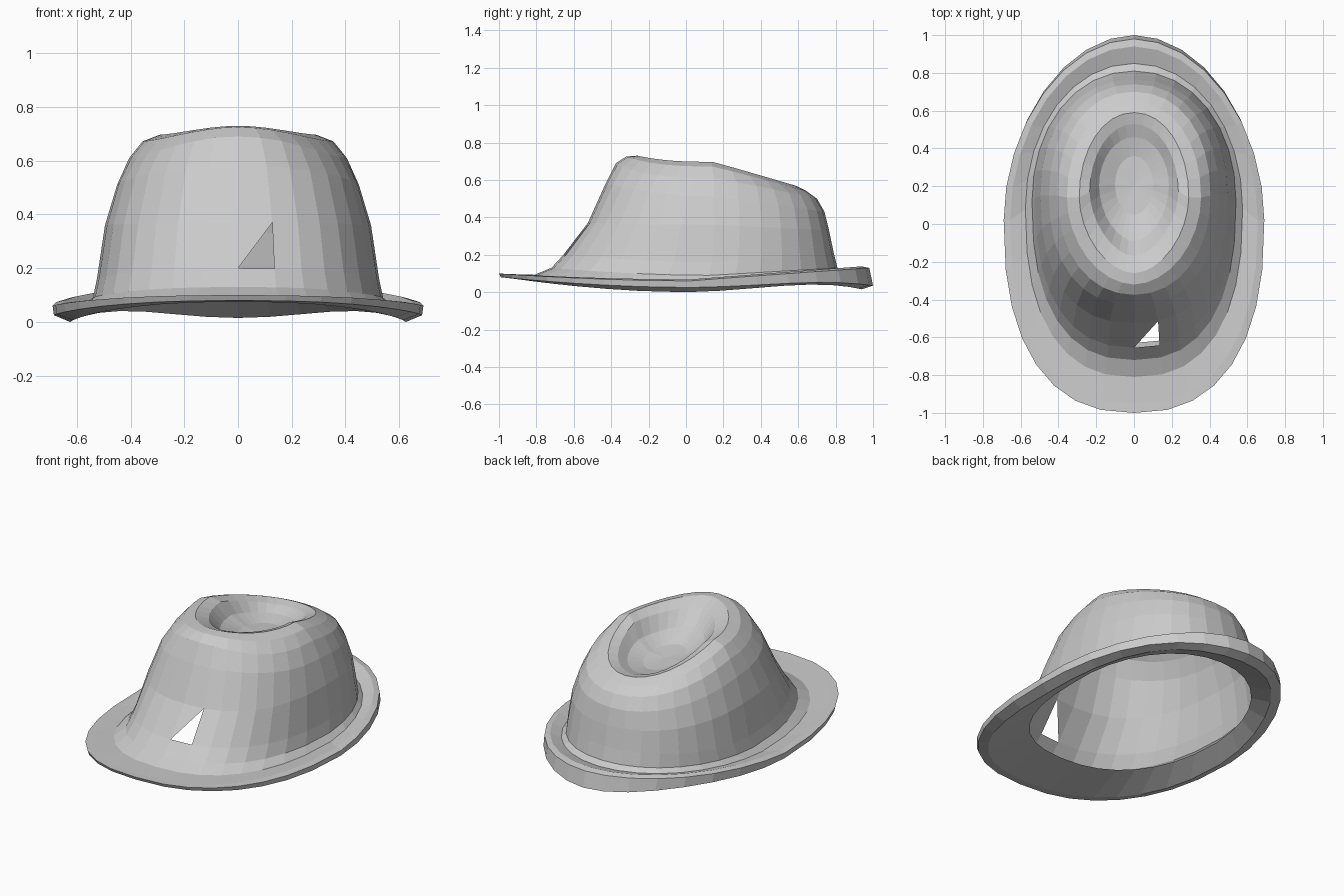
import bpy
from math import sin, cos, pi

if "Cube" in bpy.data.objects:
    bpy.data.objects.remove(bpy.data.objects["Cube"])

N = 32  # sides per ring


def ring(w, yf, yb, ym, ef, eb, zf, zs, zb, bump=0):
    """Egg-shaped ring: half width, front/back/widest y, roundness,
    front/side/back height, extra lift at the back corners."""
    pts = []
    steep = 3 if zf > .6 else 1.5  # the pinched top drops faster from the front peak
    for i in range(N):
        t = 2 * pi * i / N
        s, c = sin(t), cos(t)
        e = ef if c > 0 else eb
        a = abs(c)
        x = w * abs(s) ** e * (1 if s > 0 else -1)
        if c > 0:
            y, z = ym + (yf - ym) * a ** e, zs + (zf - zs) * a ** steep
        else:
            y, z = ym + (yb - ym) * a ** e, zs + (zb - zs) * a + bump * 4 * (s * c) ** 2
        pts.append((x, y, z))
    return pts


def loft(name, rings, cap=None, hole=None):
    """Skin rings together; cap closes the last ring, hole cuts one triangle."""
    verts = [p for r in rings for p in ring(*r)]
    faces = []
    for k in range(len(rings) - 1):
        for i in range(N):
            j = (i + 1) % N
            a, b, c, d = k * N + i, k * N + j, (k + 1) * N + j, (k + 1) * N + i
            faces.append((a, c, d) if hole == (k, i) else (a, b, c, d))
    if cap:
        verts.append(cap)
        last = (len(rings) - 1) * N
        faces += [(last + i, last + (i + 1) % N, len(verts) - 1) for i in range(N)]
    mesh = bpy.data.meshes.new(name)
    mesh.from_pydata(verts, [], faces)
    mesh.update()
    obj = bpy.data.objects.new(name, mesh)
    bpy.context.collection.objects.link(obj)
    return obj


# Shared seam where the brim flows into the crown
seam = (.54, -.72, .81, .12, .82, .96, .13, .09, .13)

# Brim: underside, rolled edge turned up at the back, upper side
loft("brim", [
    (.52, -.63, .76, .10, .85, .96, .09, .06, .09),
    (.625, -.94, .94, .00, .83, 1.02, .075, .00, .015, .03),
    (.685, -.99, 1.0, .02, .83, 1.04, .08, .025, .035, .02),
    (.69, -1.0, .98, .02, .83, 1.04, .10, .06, .13),
    (.655, -.95, .94, .02, .83, 1.02, .097, .068, .138),
    (.575, -.81, .85, .08, .82, .98, .093, .06, .11),
    seam,
])

# Crown: walls, rounded ridge, teardrop dent, one missing triangle at the front
loft("crown", [
    seam,
    (.525, -.655, .79, .14, .83, .94, .20, .16, .21),
    (.495, -.525, .765, .15, .83, .92, .37, .36, .33),
    (.45, -.43, .74, .15, .88, .92, .58, .51, .43),
    (.405, -.375, .70, .15, .95, .92, .69, .61, .50),
    (.355, -.32, .645, .14, 1.05, .95, .725, .672, .54),
    (.29, -.26, .59, .14, 1.1, .97, .73, .697, .568),
    (.235, -.17, .53, .17, 1.15, 1.0, .69, .67, .557),
    (.185, -.09, .46, .20, 1.1, 1.0, .61, .59, .535),
    (.10, .05, .36, .21, 1.0, 1.0, .55, .54, .52),
], cap=(0, .2, .53), hole=(1, 0))
